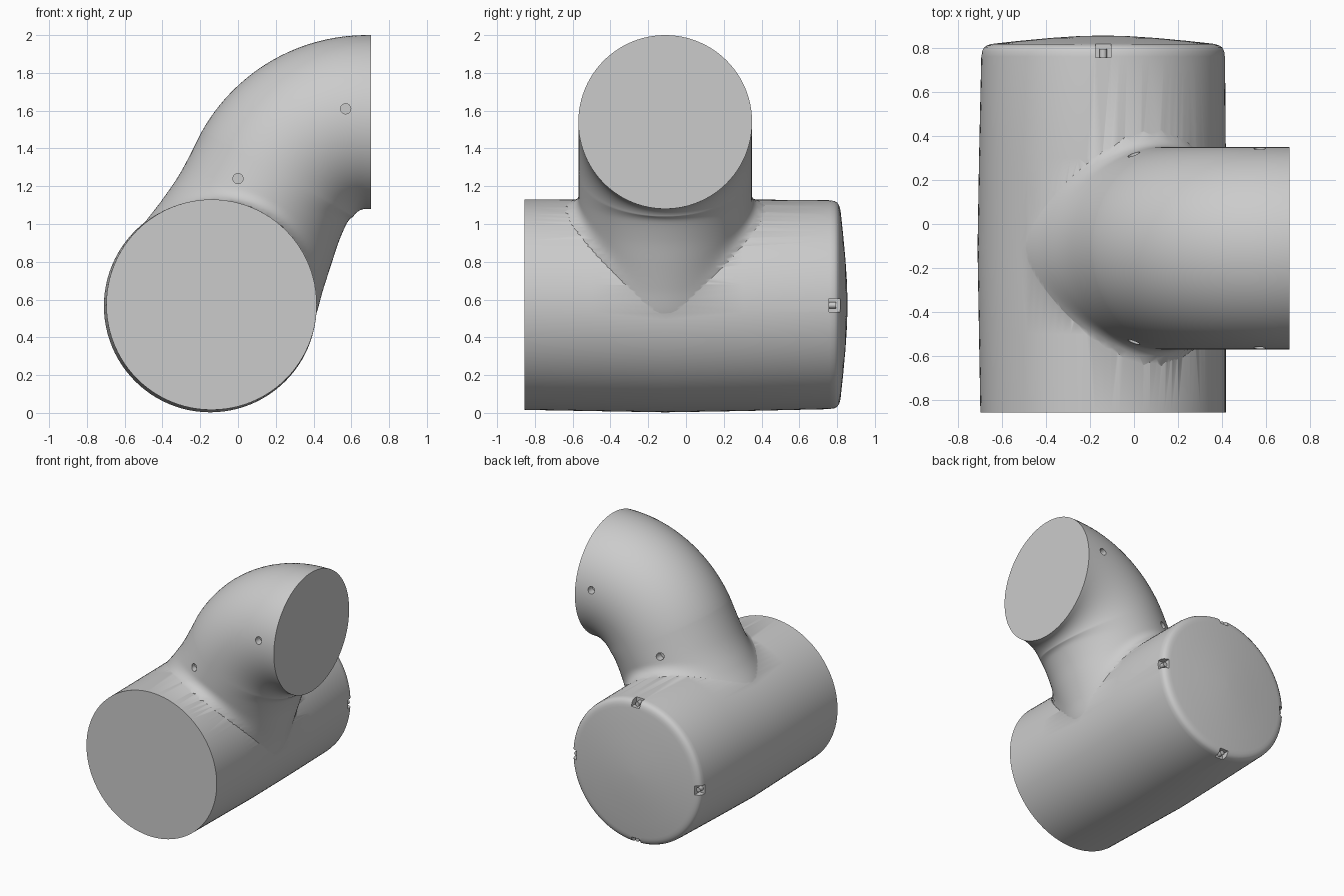
import bpy, bmesh, math
from mathutils import Vector, Matrix

if "Cube" in bpy.data.objects:
    bpy.data.objects.remove(bpy.data.objects["Cube"])

grey = bpy.data.materials.new("light_grey")
grey.use_nodes = True
grey.diffuse_color = (0.6, 0.6, 0.6, 1)
grey.node_tree.nodes["Principled BSDF"].inputs["Base Color"].default_value = (0.6, 0.6, 0.6, 1)

CX, CZ, R = -0.14, 0.57, 0.56      # body axis and radius
PY, PR = -0.11, 0.46               # elbow centre plane and radius
SEG = 96


def new_object(name, bm):
    bmesh.ops.recalc_face_normals(bm, faces=bm.faces)
    mesh = bpy.data.meshes.new(name)
    bm.to_mesh(mesh)
    bm.free()
    mesh.materials.append(grey)
    obj = bpy.data.objects.new(name, mesh)
    bpy.context.collection.objects.link(obj)
    return obj


def loft(name, rings):
    """Skin a list of closed rings and cap both ends."""
    bm = bmesh.new()
    loops = [[bm.verts.new(p) for p in ring] for ring in rings]
    for a, b in zip(loops, loops[1:]):
        n = len(a)
        for i in range(n):
            j = (i + 1) % n
            bm.faces.new((a[i], a[j], b[j], b[i]))
    bm.faces.new(loops[0])
    bm.faces.new(loops[-1])
    return new_object(name, bm)


def spline(pts, steps):
    """Catmull-Rom through the points."""
    out = []
    for i in range(len(pts) - 1):
        p0, p1 = pts[max(i - 1, 0)], pts[i]
        p2, p3 = pts[i + 1], pts[min(i + 2, len(pts) - 1)]
        for s in range(steps):
            t = s / steps
            out.append(0.5 * (2 * p1 + (p2 - p0) * t + (2 * p0 - 5 * p1 + 4 * p2 - p3) * t * t
                              + (3 * p1 - p0 - 3 * p2 + p3) * t ** 3))
    return out + [pts[-1]]


def cylinder(bm, radius, depth, matrix):
    bmesh.ops.create_cone(bm, cap_ends=True, segments=24, radius1=radius,
                          radius2=radius, depth=depth, matrix=matrix)


def boolean(target, other, operation):
    mod = target.modifiers.new(operation.lower(), 'BOOLEAN')
    mod.operation, mod.object, mod.solver = operation, other, 'EXACT'
    deps = bpy.context.evaluated_depsgraph_get()
    mesh = bpy.data.meshes.new_from_object(target.evaluated_get(deps))
    target.modifiers.clear()
    target.data = mesh
    bpy.data.objects.remove(other)


# Main body: slightly bulged barrel with a rounded, domed back end
profile = [(-0.855, 0.557), (-0.5, 0.56), (PY, 0.563), (0.3, 0.56), (0.76, 0.553),
           (0.785, 0.55), (0.8, 0.542), (0.81, 0.528), (0.816, 0.51), (0.819, 0.49),
           (0.831, 0.38), (0.844, 0.24), (0.852, 0.12), (0.855, 0.02)]
rings = []
for y, r in profile:
    shift = 0.007 * max(0, 1 - abs(y - PY) / 0.75)
    rings.append([(CX - shift + r * math.cos(2 * math.pi * i / SEG), y,
                   CZ + 0.003 - shift + r * math.sin(2 * math.pi * i / SEG))
                  for i in range(SEG)])
body = loft("body", rings)

# Elbow: outer and inner side lines in the xz plane, joined by oval sections
bend = Vector((0.68, 1.0))
outer, inner = [Vector((0.705, 2.0))], [Vector((0.705, 1.08))]
for k in range(21):
    a = math.radians(90 + 3 * k)
    d = Vector((math.cos(a), math.sin(a)))
    outer.append(bend + d)
    inner.append(bend + 0.08 * d)
flare_out = [(-0.186, 1.5), (-0.3, 1.28), (-0.4, 1.13), (-0.5, 1.0), (-0.59, 0.87), (-0.64, 0.72), (-0.62, 0.5)]
flare_in = [(0.611, 1.04), (0.58, 1.01), (0.535, 0.91), (0.495, 0.79), (0.45, 0.65), (0.405, 0.5), (0.33, 0.38)]
outer = outer[:-1] + spline([Vector(p) for p in flare_out], 10)
inner = inner[:-1] + spline([Vector(p) for p in flare_in], 10)

FILLET = 0.075
rings = []
for o, n in zip(outer, inner):
    mid, half = (o + n) / 2, (o - n) / 2
    ring = []
    for i in range(SEG):
        a = 2 * math.pi * i / SEG
        p = mid + half * math.cos(a)
        # Flare the sides where they meet the body
        gap = math.hypot(p.x - CX, p.y - CZ) - R
        gap = min(max(gap, 0), FILLET)
        flare = FILLET - math.sqrt(FILLET ** 2 - (FILLET - gap) ** 2)
        s = math.sin(a)
        ring.append((p.x, PY + PR * s + flare * s * abs(s), p.y))
    rings.append(ring)
elbow = loft("elbow", rings)
boolean(body, elbow, 'UNION')

# Screw holes on both sides of the elbow
bm = bmesh.new()
for x, z, start in ((0.0, 1.24, 0.38), (0.57, 1.61, 0.4)):
    for side in (-1, 1):
        cylinder(bm, 0.027, 0.2, Matrix.Translation((x, PY + side * (start + 0.1), z))
                 @ Matrix.Rotation(math.pi / 2, 4, 'X'))
holes = new_object("hole_cutter", bm)
holes.hide_render = True
boolean(body, holes, 'DIFFERENCE')

# Four clip notches around the back rim
axis = Matrix.Translation((CX, 0, CZ))
turns = [axis @ Matrix.Rotation(k * math.pi / 2, 4, 'Y') for k in range(4)]
bm = bmesh.new()
for turn in turns:
    bmesh.ops.create_cube(bm, size=1, matrix=turn @ Matrix.Translation((0, 0.787, 0.55))
                          @ Matrix.Diagonal((0.07, 0.062, 0.09, 1)))
notches = new_object("notch_cutter", bm)
notches.hide_render = True
boolean(body, notches, 'DIFFERENCE')

# Small screw pins lying in the notches
bm = bmesh.new()
for turn in turns:
    cylinder(bm, 0.017, 0.04, turn @ Matrix.Translation((0, 0.775, 0.522))
             @ Matrix.Rotation(math.pi / 2, 4, 'X'))
pins = new_object("notch_pins", bm)

for obj in (body, pins):
    bpy.ops.object.select_all(action='DESELECT')
    obj.select_set(True)
    bpy.context.view_layer.objects.active = obj
    bpy.ops.object.shade_smooth_by_angle(angle=math.radians(35))
